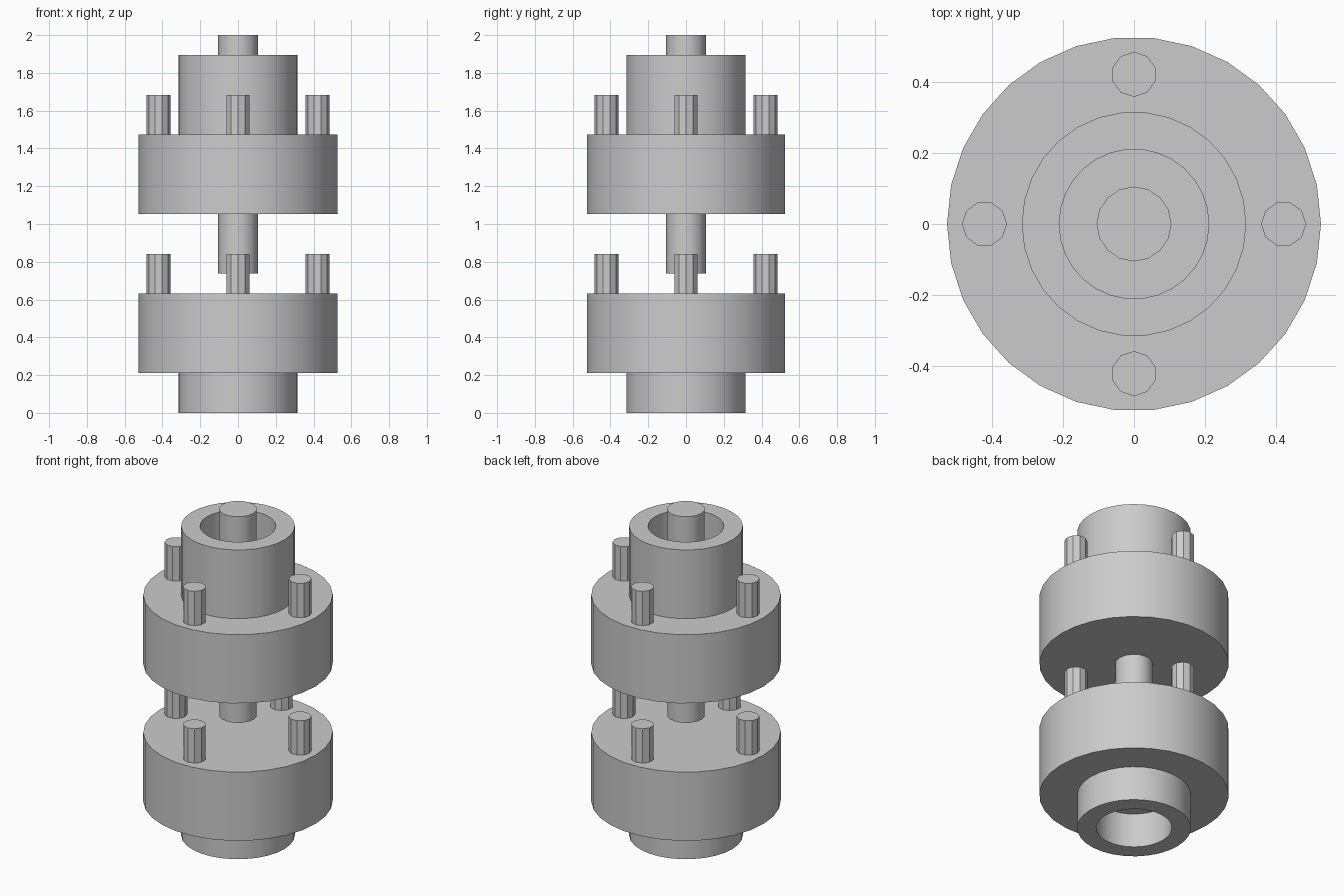
import bpy, bmesh
from math import pi, cos, sin, radians
from mathutils import Vector

cube = bpy.data.objects.get("Cube")
if cube:
    bpy.data.objects.remove(cube, do_unlink=True)

U = 2 / 19  # one design unit; the whole assembly is 19 units tall

steel = bpy.data.materials.new("grey_steel")
steel.use_nodes = True
steel.diffuse_color = (0.6, 0.6, 0.6, 1)
steel.node_tree.nodes["Principled BSDF"].inputs["Base Color"].default_value = (0.6, 0.6, 0.6, 1)


def turned(name, profile, sides, closed=False, offset=0, angle=0):
    """Turn a (radius, height) profile about z, then place it on a circle."""
    bm = bmesh.new()
    verts = [bm.verts.new((r * U, 0, z * U)) for r, z in profile]
    edges = [bm.edges.new(pair) for pair in zip(verts, verts[1:])]
    if closed:
        edges.append(bm.edges.new((verts[-1], verts[0])))
    bmesh.ops.spin(bm, geom=verts + edges, cent=(0, 0, 0), axis=(0, 0, 1),
                   angle=2 * pi, steps=sides, use_duplicate=False)
    bmesh.ops.remove_doubles(bm, verts=bm.verts, dist=1e-5)
    # Merge the flat end fans into single caps
    bmesh.ops.dissolve_limit(bm, angle_limit=radians(1), verts=bm.verts, edges=bm.edges)
    bmesh.ops.recalc_face_normals(bm, faces=bm.faces)
    mesh = bpy.data.meshes.new(name)
    bm.to_mesh(mesh)
    bm.free()
    mesh.materials.append(steel)
    obj = bpy.data.objects.new(name, mesh)
    obj.location = Vector((cos(angle), sin(angle), 0)) * offset * U
    obj.rotation_euler.z = angle
    bpy.context.collection.objects.link(obj)
    bpy.ops.object.select_all(action="DESELECT")
    obj.select_set(True)
    bpy.context.view_layer.objects.active = obj
    bpy.ops.object.shade_smooth_by_angle(angle=radians(30))
    return obj


def rod(name, radius, bottom, top, sides, **place):
    return turned(name, [(0, bottom), (radius, bottom), (radius, top), (0, top)], sides, **place)


def tube(name, outer, inner, bottom, top, sides):
    return turned(name, [(inner, bottom), (outer, bottom), (outer, top), (inner, top)],
                  sides, closed=True)


# Two coupling halves: a solid flange, a hollow hub and four pins each
for half, base, hub in (("lower", 2, (0, 2)), ("upper", 10, (14, 18))):
    rod(half + "_flange", 5, base, base + 4, 30)
    tube(half + "_hub", 3, 2, *hub, 30)
    for i, side in enumerate(("left", "back", "right", "front")):
        rod(f"{half}_{side}_pin", 0.6, base + 4, base + 6, 10, offset=4, angle=i * pi / 2)

# Central shaft through the upper half
rod("shaft", 1, 7, 19, 16)
